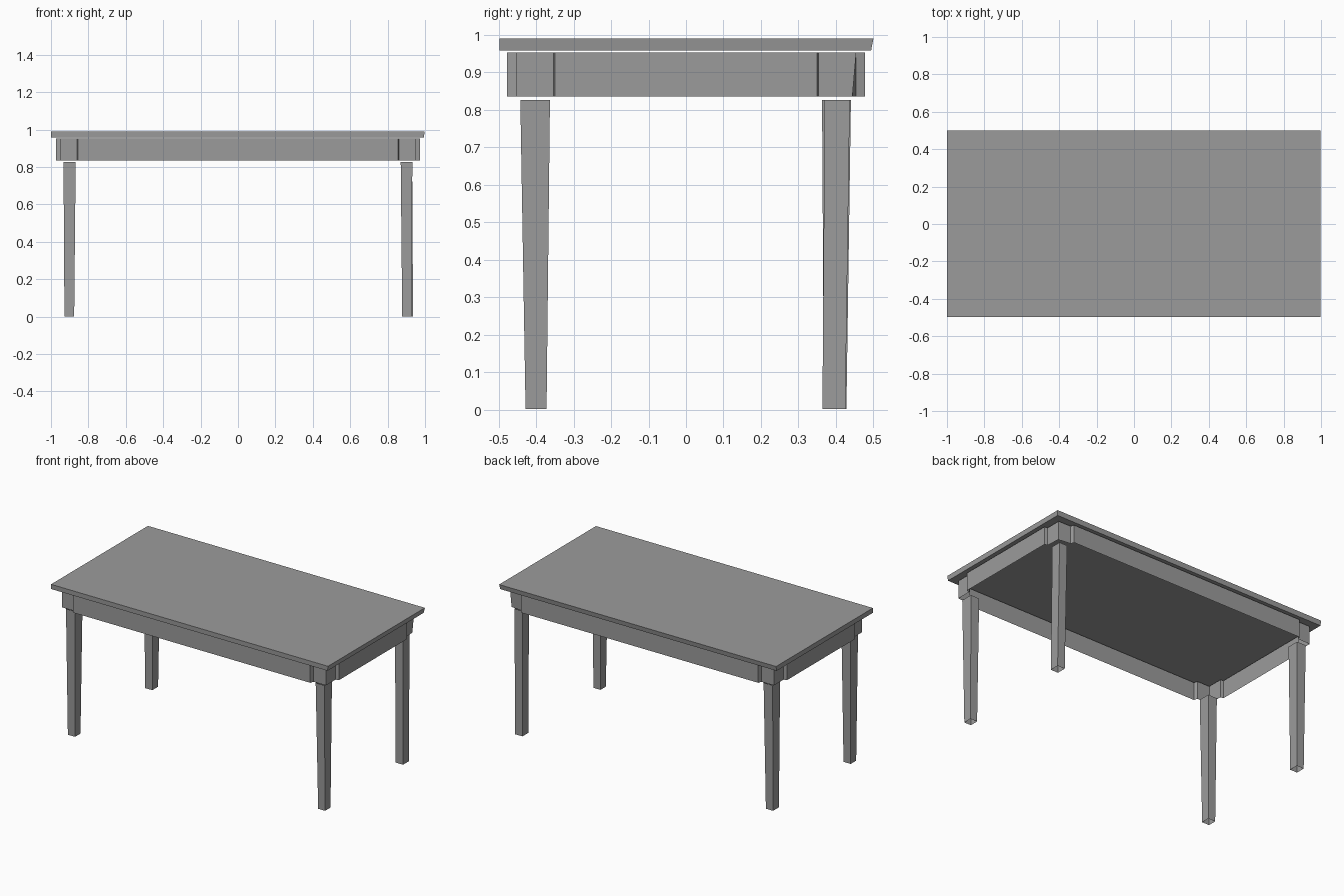
import bpy, bmesh

if "Cube" in bpy.data.objects:
    bpy.data.objects.remove(bpy.data.objects["Cube"])

# One mid grey for every part
grey = bpy.data.materials.new("grey")
grey.diffuse_color = (0.33, 0.33, 0.33, 1)
grey.use_nodes = True
grey.node_tree.nodes["Principled BSDF"].inputs["Base Color"].default_value = grey.diffuse_color


def loft(name, rings, caps=True):
    """Join closed rings of points with side faces, optionally capped."""
    bm = bmesh.new()
    loops = [[bm.verts.new(p) for p in ring] for ring in rings]
    n = len(loops[0])
    for lower, upper in zip(loops, loops[1:]):
        for i in range(n):
            j = (i + 1) % n
            bm.faces.new((lower[i], lower[j], upper[j], upper[i]))
    if caps:
        bm.faces.new(loops[0][::-1])
        bm.faces.new(loops[-1])
    mesh = bpy.data.meshes.new(name)
    bm.to_mesh(mesh)
    bm.free()
    mesh.materials.append(grey)
    obj = bpy.data.objects.new(name, mesh)
    bpy.context.collection.objects.link(obj)
    return obj


def rect(xs, ys, z):
    (x0, x1), (y0, y1) = xs, ys
    return [(x0, y0, z), (x1, y0, z), (x1, y1, z), (x0, y1, z)]


# Table top, slightly undercut at the right and back edges
loft("table_top", [rect((-1, 0.994), (-0.497, 0.494), 0.959),
                   rect((-1, 0.998), (-0.498, 0.5), 0.99)])


# Apron: thin wall whose long panels stand proud of the recessed corners
def apron_ring(z, inset):
    corner = [(0.973, 0.35), (0.952, 0.354), (0.952, 0.454), (0.862, 0.454), (0.855, 0.477)]
    ring = []
    for sx, sy in ((1, 1), (-1, 1), (-1, -1), (1, -1)):
        pts = corner if sx * sy > 0 else corner[::-1]
        ring += [(sx * x, sy * y, z) for x, y in pts]
    ring[2] = (0.952 - inset / 2, 0.454 - inset, z)   # leaning back right corner
    return ring


loft("apron", [apron_ring(0.836, 0.01), apron_ring(0.953, 0)], caps=False)

# Tapered legs, open at both ends: x and y ranges at the bottom, then at the top
legs = {
    "front_left": ((-0.928, -0.876), (-0.428, -0.372), (-0.933, -0.868), (-0.440, -0.363)),
    "front_right": ((0.878, 0.928), (-0.428, -0.372), (0.870, 0.932), (-0.442, -0.363)),
    "back_left": ((-0.928, -0.876), (0.368, 0.428), (-0.933, -0.868), (0.363, 0.440)),
    "back_right": ((0.882, 0.936), (0.364, 0.425), (0.874, 0.931), (0.370, 0.437)),
}
for place, (xb, yb, xt, yt) in legs.items():
    loft(f"{place}_leg", [rect(xb, yb, 0.002), rect(xt, yt, 0.826)], caps=False)
